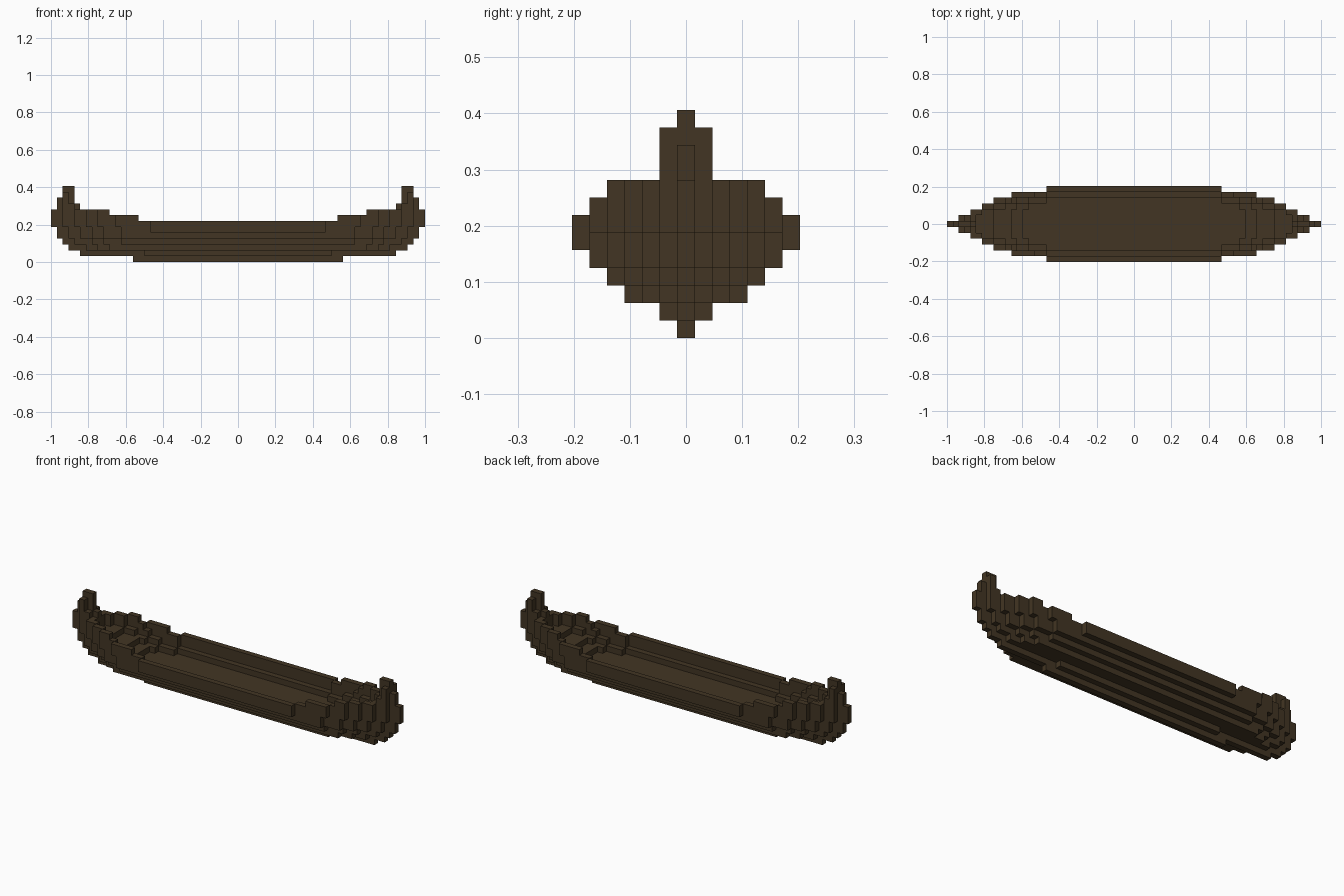
import bpy
import bmesh

U = 2 / 64  # block size

cube = bpy.data.objects.get("Cube")
if cube:
    bpy.data.objects.remove(cube, do_unlink=True)

wood = bpy.data.materials.new("dark brown wood")
wood.use_nodes = True
colour = (0.055, 0.036, 0.017, 1)
wood.diffuse_color = colour
bsdf = wood.node_tree.nodes["Principled BSDF"]
bsdf.inputs["Base Color"].default_value = colour
bsdf.inputs["Roughness"].default_value = 0.9


def steps(layer, start, plan):
    """Blocks of one layer; plan gives {side blocks: how far it reaches along x}."""
    cells = set()
    for side, end in plan.items():
        for i in range(start, end):
            for j in range(-side, side + 1):
                cells |= {(i, j, layer), (-1 - i, j, layer)}
    return cells


# Outer plan shapes, widest in the middle and stepping in to the stem
upper = {6: 15, 5: 21, 4: 24, 3: 26, 2: 28, 1: 30, 0: 32}
middle = {5: 20, 4: 23, 3: 25, 2: 27, 1: 29, 0: 31}

keel = steps(0, 0, {0: 18}) | steps(1, 0, {1: 16, 0: 27})

# Bottom planking, solid up to the floor
bottom = (steps(2, 0, {3: 22, 2: 24, 1: 26, 0: 29})
          | steps(3, 0, {4: 20, 3: 23, 2: 25, 1: 28, 0: 30}))

# Stepped sides with the hold hollowed out
sides = (steps(4, 0, middle) - steps(4, 0, {4: 15, 3: 18, 2: 19})
         | steps(5, 0, {6: 15, **middle}) - steps(5, 0, {5: 15, 4: 18, 3: 20, 2: 21})
         | steps(6, 0, upper) - steps(6, 0, {5: 15, 4: 20, 3: 22, 2: 24}))

# Raised rims at both ends
rims = (steps(7, 17, {**upper, 6: 0}) - steps(7, 0, {4: 21, 3: 24, 2: 26, 1: 27})
        | steps(8, 22, {**upper, 6: 0, 5: 0}) - steps(8, 0, {3: 24, 2: 26, 1: 27}))

# Upright posts at bow and stern
posts = (steps(9, 27, {0: 31}) | steps(9, 28, {1: 30})
         | steps(10, 28, {0: 31}) | steps(10, 29, {1: 30})
         | steps(11, 28, {0: 30}) | steps(11, 29, {1: 30})
         | steps(12, 28, {0: 30}))

parts = {"keel": keel, "hull_bottom": bottom, "hull_sides": sides,
         "end_rims": rims, "end_posts": posts}
everything = set().union(*parts.values())


def build(name, cells):
    """Skin the blocks of a part, then merge the flat faces."""
    bm = bmesh.new()
    for c in cells:
        for axis in range(3):
            for sign in (0, 1):
                near = list(c)
                near[axis] += 1 if sign else -1
                if tuple(near) in everything:
                    continue
                a, b = (axis + 1) % 3, (axis + 2) % 3
                corners = [(0, 0), (1, 0), (1, 1), (0, 1)]
                if not sign:
                    corners.reverse()
                verts = []
                for da, db in corners:
                    p = list(c)
                    p[axis] += sign
                    p[a] += da
                    p[b] += db
                    verts.append(bm.verts.new((p[0] * U, (p[1] - 0.5) * U, p[2] * U)))
                bm.faces.new(verts)
    # Centre the odd block count across the width
    bmesh.ops.translate(bm, verts=bm.verts, vec=(0, 0, 0))
    bmesh.ops.remove_doubles(bm, verts=bm.verts, dist=U * 0.01)
    bmesh.ops.dissolve_limit(bm, angle_limit=0.01, verts=bm.verts, edges=bm.edges)
    mesh = bpy.data.meshes.new(name)
    bm.to_mesh(mesh)
    bm.free()
    mesh.materials.append(wood)
    obj = bpy.data.objects.new(name, mesh)
    bpy.context.collection.objects.link(obj)


for part_name, part_cells in parts.items():
    build(part_name, part_cells)
